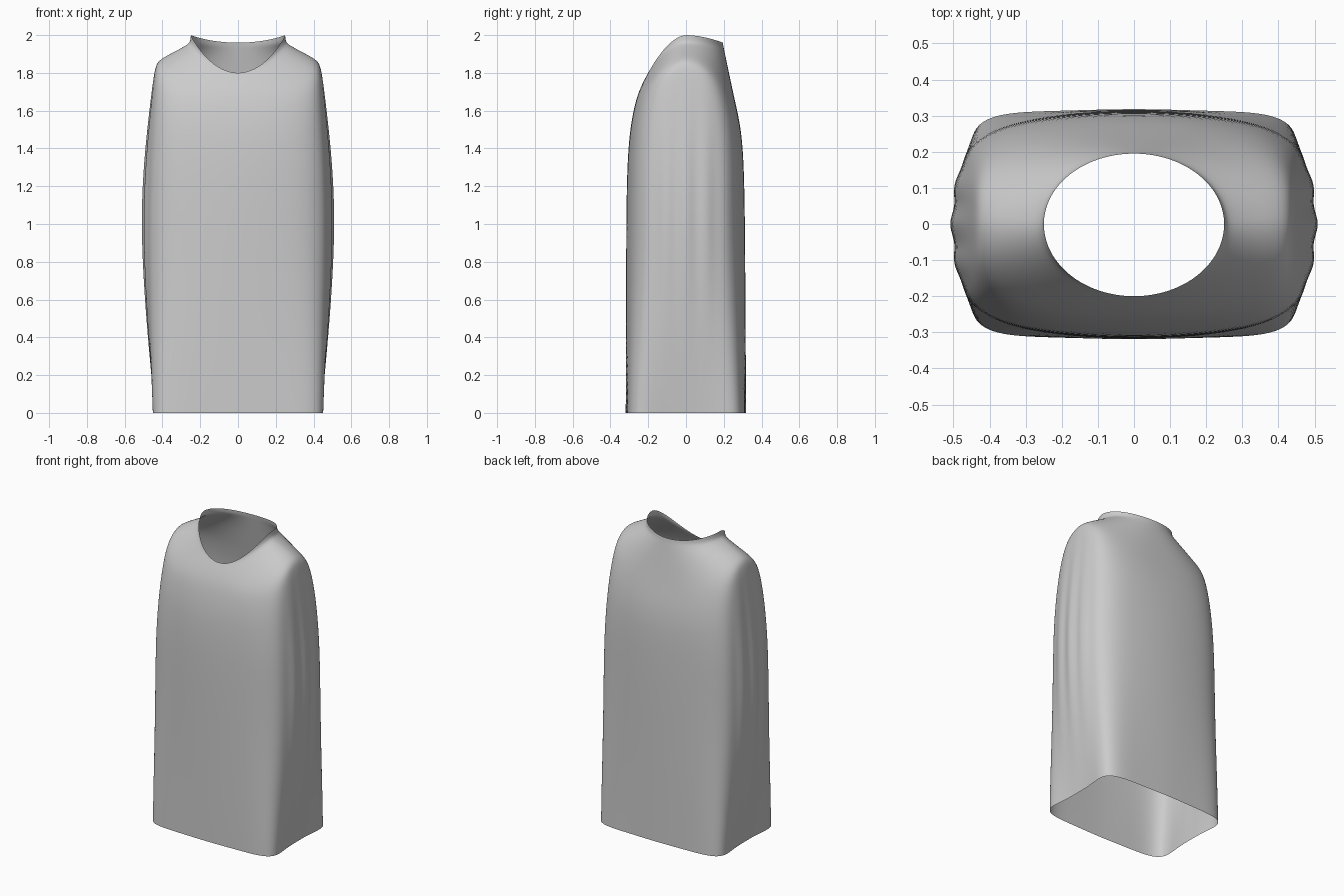
import bpy, bmesh
from math import sin, cos, pi, exp

cube = bpy.data.objects.get("Cube")
if cube:
    bpy.data.objects.remove(cube)

SEGMENTS = 96

# Rings from neckline to hem:
# side z, front z, back z, half width, front depth, back depth,
# squareness, side bulge, panel bulge, corner flare
RINGS = [
    (2.0, 1.80, 1.96, .25, .2, .195, 2, 0, 0, 0),
    (1.965, 1.798, 1.94, .252, .202, .198, 2, 0, 0, 0),
    (1.948, 1.79, 1.92, .27, .206, .202, 2.1, 0, 0, 0),
    (1.91, 1.755, 1.85, .34, .225, .217, 2.5, 0, .005, 0),
    (1.87, 1.7, 1.73, .42, .25, .242, 3.3, 0, .015, 0),
    (1.83, 1.64, 1.64, .44, .269, .262, 4, 0, .02, 0),
    (1.72, 1.54, 1.54, .442, .29, .284, 5, .013, .03, 0),
    (1.54, 1.42, 1.42, .444, .304, .3, 6, .034, .038, 0),
    (1.28, 1.24, 1.24, .447, .313, .308, 7, .058, .042, 0),
    (1.0, 1.0, 1.0, .45, .316, .312, 7, .066, .043, 0),
    (.7, .7, .7, .45, .317, .314, 7, .052, .04, .02),
    (.4, .4, .4, .448, .318, .316, 7, .03, .035, .06),
    (.15, .15, .15, .444, .319, .317, 7, .01, .032, .1),
    (0, 0, 0, .44, .319, .318, 7, 0, .03, .12),
]


def ring_point(ring, angle):
    side_z, front_z, back_z, width, front, back, n, bulge, panel, flare = ring
    c, s = cos(angle), sin(angle)
    depth, end_z = (front, front_z) if s < 0 else (back, back_z)
    depth -= panel
    # Rounded rectangle in polar form
    r = (abs(c / width) ** n + abs(s / depth) ** n) ** (-1 / n)
    x, y = r * c, r * s
    u, v = x / width, y / depth
    # Flared corners towards the hem
    grow = 1 + flare * abs(u * v) ** 3
    # Soft bulges on the side, front and back panels
    side_share, panel_share = abs(u) ** 4, abs(v) ** 4
    sx = 1 if c > 0 else -1
    sy = 1 if s > 0 else -1
    dx = bulge * cos(pi / 2 * v) * side_share
    dy = panel * cos(pi / 2 * u) * panel_share
    # Hanging pleats on the sides
    envelope = exp(-((side_z - 1.05) / .45) ** 2)
    dx += .008 * envelope * (cos(5 * pi * v) - 1) * side_share * (1 - v * v)
    z = side_z + (end_z - side_z) * min(1, abs(v)) ** 1.8
    return x * grow + sx * dx, y * grow + sy * dy, z


# Garment shell, a single open sheet
bm = bmesh.new()
loops = [[bm.verts.new(ring_point(ring, 2 * pi * i / SEGMENTS))
          for i in range(SEGMENTS)] for ring in RINGS]
for upper, lower in zip(loops, loops[1:]):
    for i in range(SEGMENTS):
        j = (i + 1) % SEGMENTS
        bm.faces.new((lower[i], lower[j], upper[j], upper[i]))
mesh = bpy.data.meshes.new("sleeveless_shirt")
bm.to_mesh(mesh)
bm.free()
shirt = bpy.data.objects.new("sleeveless_shirt", mesh)
bpy.context.collection.objects.link(shirt)

# Smooth cloth surface
subdivision = shirt.modifiers.new("smooth_cloth", "SUBSURF")
subdivision.levels = subdivision.render_levels = 2
for face in mesh.polygons:
    face.use_smooth = True

# Plain grey cloth
cloth = bpy.data.materials.new("light_grey_cloth")
cloth.use_nodes = True
grey = (.6, .6, .6, 1)
cloth.diffuse_color = grey
cloth.node_tree.nodes["Principled BSDF"].inputs["Base Color"].default_value = grey
mesh.materials.append(cloth)
